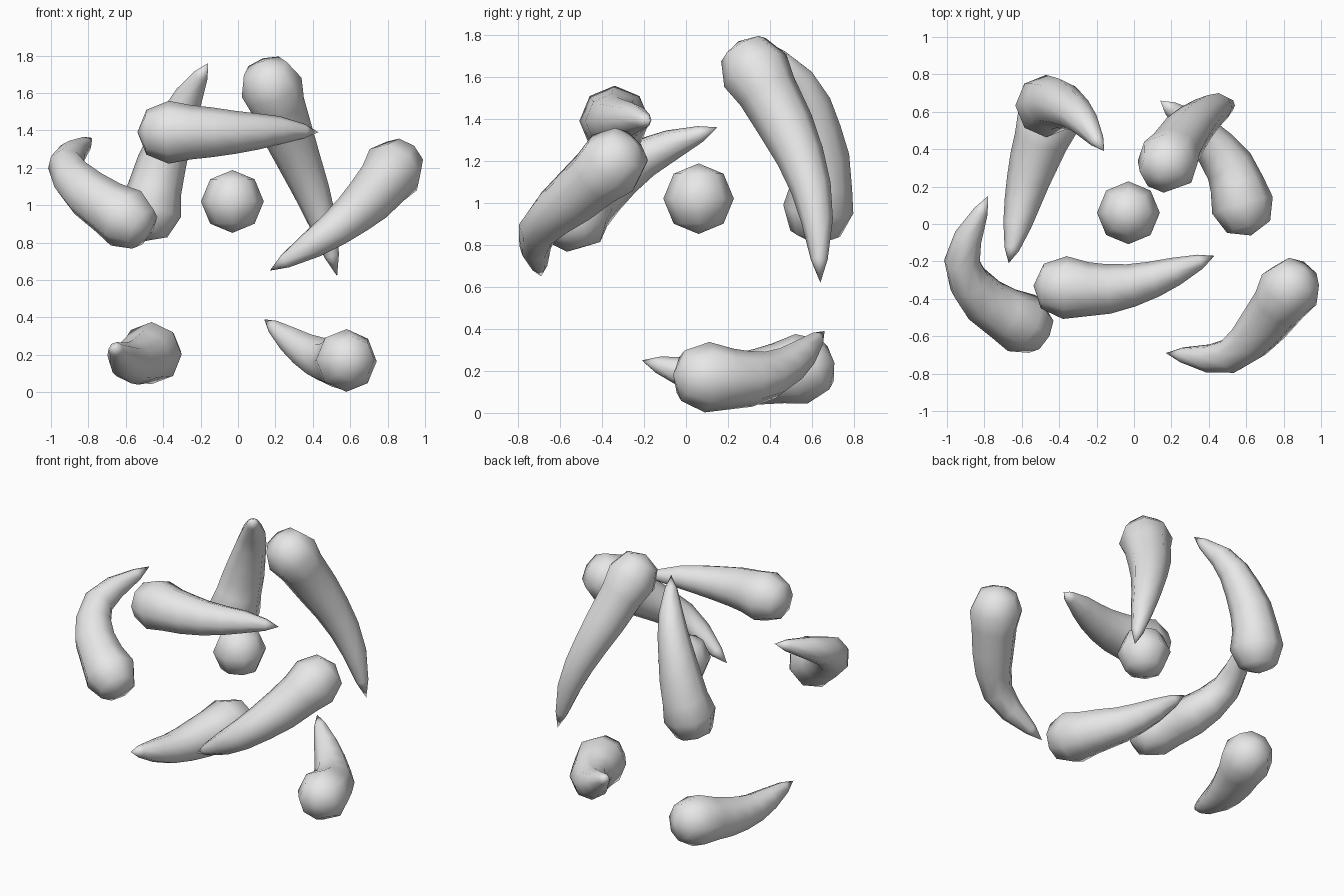
import bpy
import bmesh
from math import cos, sin, tau
from mathutils import Vector

SIDES = 8
HEAD_RADIUS = 0.168

old_cube = bpy.data.objects.get("Cube")
if old_cube:
    bpy.data.objects.remove(old_cube, do_unlink=True)

# One plain grey for everything
grey = bpy.data.materials.new("light grey")
grey.use_nodes = True
grey.diffuse_color = (0.8, 0.8, 0.8, 1)
grey.node_tree.nodes["Principled BSDF"].inputs["Base Color"].default_value = grey.diffuse_color


def add_object(name, bm):
    bmesh.ops.recalc_face_normals(bm, faces=bm.faces)
    for face in bm.faces:
        face.smooth = True
    mesh = bpy.data.meshes.new(name)
    bm.to_mesh(mesh)
    bm.free()
    mesh.materials.append(grey)
    obj = bpy.data.objects.new(name, mesh)
    bpy.context.collection.objects.link(obj)
    return obj


def smooth_path(points, steps=12):
    """Dense Catmull-Rom samples through the given points."""
    pts = [Vector(p) for p in points]
    pts = [2 * pts[0] - pts[1]] + pts + [2 * pts[-1] - pts[-2]]
    samples = []
    for a, b, c, d in zip(pts, pts[1:], pts[2:], pts[3:]):
        for i in range(steps):
            t = i / steps
            samples.append(0.5 * (2 * b + (c - a) * t + (2 * a - 5 * b + 4 * c - d) * t ** 2
                                  + (3 * b - a - 3 * c + d) * t ** 3))
    samples.append(pts[-2])
    return samples


def locate(samples, distance):
    """Point and direction at a distance along the path."""
    for a, b in zip(samples, samples[1:]):
        step = (b - a).length
        if distance <= step:
            break
        distance -= step
    direction = (b - a).normalized()
    return a + direction * min(distance, step), direction


def tailed_body(name, *points):
    """Round head running into a curved tail that narrows to a point."""
    samples = smooth_path(points)
    length = sum((b - a).length for a, b in zip(samples, samples[1:]))
    # Ring distances and radii: head first, then the tail
    rings = [(-0.12, 0.12), (0, HEAD_RADIUS), (0.12, 0.145)]
    rings += [(f * length, r) for f, r in
              ((0.28, 0.133), (0.43, 0.115), (0.58, 0.097), (0.73, 0.076), (0.9, 0.04))]

    bm = bmesh.new()
    start, direction = locate(samples, 0)
    side = direction.orthogonal().normalized()
    back = bm.verts.new(start - direction * HEAD_RADIUS)
    previous = None
    for distance, radius in rings:
        centre, direction = locate(samples, max(distance, 0))
        centre += direction * min(distance, 0)
        side = (side - direction * side.dot(direction)).normalized()
        up = direction.cross(side)
        ring = [bm.verts.new(centre + radius * (side * cos(tau * i / SIDES) + up * sin(tau * i / SIDES)))
                for i in range(SIDES)]
        for i in range(SIDES):
            j = (i + 1) % SIDES
            if previous:
                bm.faces.new((previous[i], previous[j], ring[j], ring[i]))
            else:
                bm.faces.new((back, ring[j], ring[i]))
        previous = ring
    tip = bm.verts.new(samples[-1])
    for i in range(SIDES):
        bm.faces.new((previous[i], previous[(i + 1) % SIDES], tip))
    return add_object(name, bm)


# Ball in the middle
bm = bmesh.new()
bmesh.ops.create_uvsphere(bm, u_segments=SIDES, v_segments=4, radius=HEAD_RADIUS)
ball = add_object("central_ball", bm)
ball.location = (-0.03, 0.06, 1.02)

# Tailed bodies around it, each path from head to tail tip
tailed_body("top_back_body", (.18, .33, 1.63), (.26, .46, 1.4), (.35, .56, 1.18),
            (.44, .62, .95), (.53, .64, .62))
tailed_body("low_left_body", (.58, .1, .17), (.53, .27, .16), (.44, .4, .18),
            (.32, .52, .25), (.14, .66, .39))
tailed_body("front_crossing_body", (-.37, -.34, 1.39), (-.18, -.35, 1.39),
            (.02, -.32, 1.39), (.23, -.25, 1.4), (.43, -.17, 1.39))
tailed_body("front_right_body", (-.6, -.53, .93), (-.8, -.41, 1.06),
            (-.92, -.19, 1.22), (-.78, .15, 1.36))
tailed_body("front_left_body", (.83, -.35, 1.19), (.71, -.52, 1.04),
            (.5, -.71, .86), (.17, -.69, .65))
tailed_body("low_right_body", (-.46, .55, .21), (-.54, .32, .17),
            (-.6, .1, .17), (-.67, -.21, .25))
tailed_body("back_right_body", (-.47, .63, .97), (-.43, .65, 1.15),
            (-.36, .62, 1.36), (-.28, .56, 1.55), (-.16, .39, 1.76))
